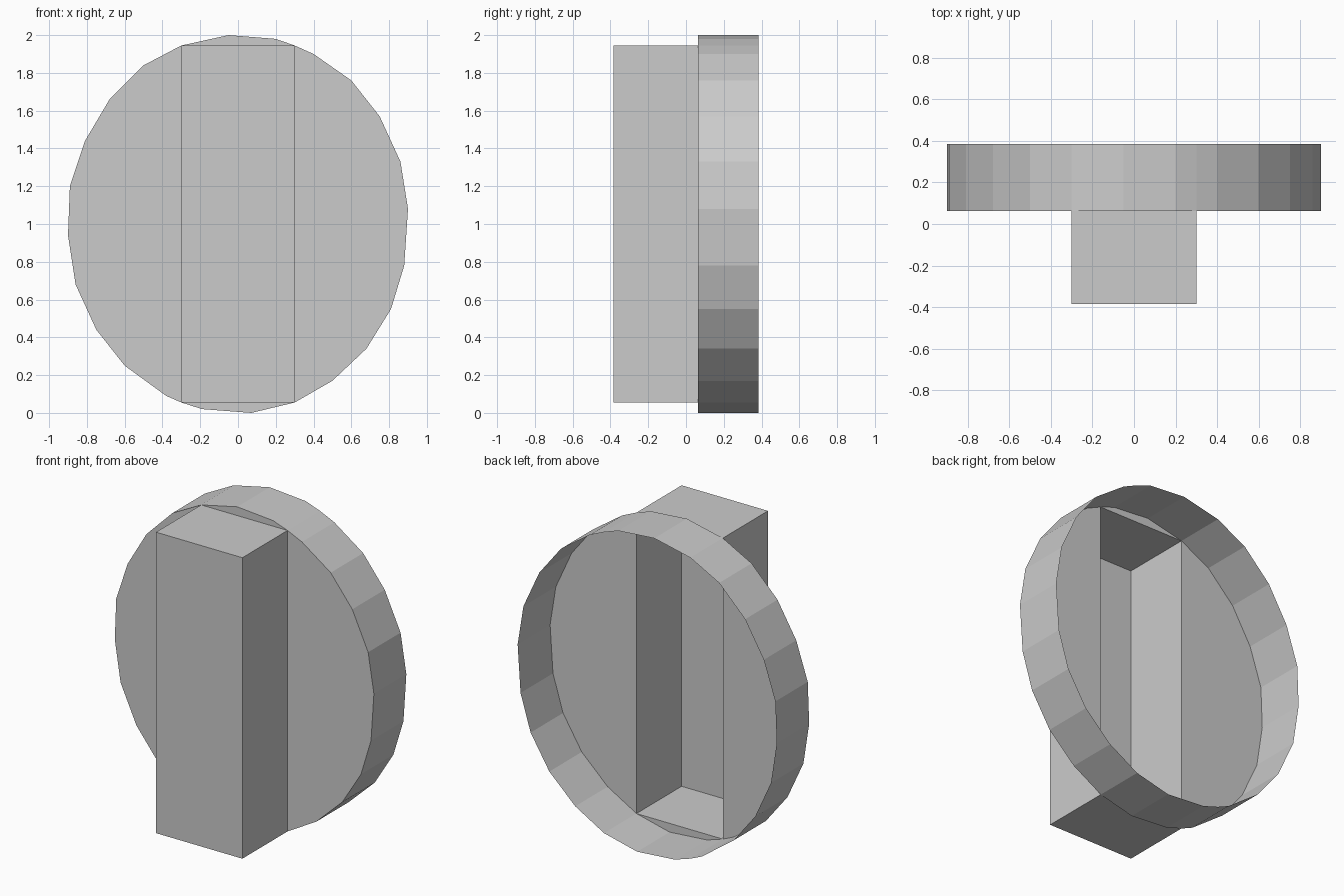
import bpy, bmesh

if "Cube" in bpy.data.objects:
    bpy.data.objects.remove(bpy.data.objects["Cube"])

FACE_Y, BACK_Y, HANDLE_Y = 0.063, 0.385, -0.385
HALF_W, TOP, BOTTOM = 0.3, 1.945, 0.055

# Dial outline (x, z), split at the four corners of the handle opening
tl, tr = (-HALF_W, TOP), (HALF_W, TOP)
bl, br = (-HALF_W, BOTTOM), (HALF_W, BOTTOM)
top_arc = [tl, (-0.05, 2.0), (0.2, 1.98), tr]
right_arc = [tr, (0.4, 1.9), (0.6, 1.76), (0.75, 1.57), (0.86, 1.33), (0.9, 1.08),
             (0.88, 0.78), (0.81, 0.55), (0.68, 0.34), (0.5, 0.17), br]
bottom_arc = [br, (0.07, 0.0), (-0.19, 0.02), bl]
left_arc = [bl, (-0.38, 0.09), (-0.6, 0.25), (-0.75, 0.44), (-0.86, 0.68), (-0.9, 0.94),
            (-0.89, 1.2), (-0.81, 1.44), (-0.68, 1.66), (-0.5, 1.84), tl]
arcs = [top_arc, right_arc, bottom_arc, left_arc]


def ring(bm, points, y):
    return [bm.verts.new((x, y, z)) for x, z in points]


def walls(bm, a, b):
    n = len(a)
    for i in range(n):
        j = (i + 1) % n
        bm.faces.new((a[i], a[j], b[j], b[i]))


def finish(bm, name):
    bmesh.ops.remove_doubles(bm, verts=bm.verts, dist=0.0001)
    bmesh.ops.recalc_face_normals(bm, faces=bm.faces)
    mesh = bpy.data.meshes.new(name)
    bm.to_mesh(mesh)
    bm.free()
    obj = bpy.data.objects.new(name, mesh)
    bpy.context.collection.objects.link(obj)
    return obj


# Dial: thin open-backed rim with four front segments around the handle opening
bm = bmesh.new()
outline = [p for arc in arcs for p in arc[:-1]]
walls(bm, ring(bm, outline, FACE_Y), ring(bm, outline, BACK_Y))
for arc in arcs:
    bm.faces.new(ring(bm, arc, FACE_Y))
finish(bm, "dial")

# Handle: hollow box, open towards the back
bm = bmesh.new()
corners = [tl, tr, br, bl]
front = ring(bm, corners, HANDLE_Y)
walls(bm, front, ring(bm, corners, FACE_Y))
bm.faces.new(front)
finish(bm, "grip_handle")
